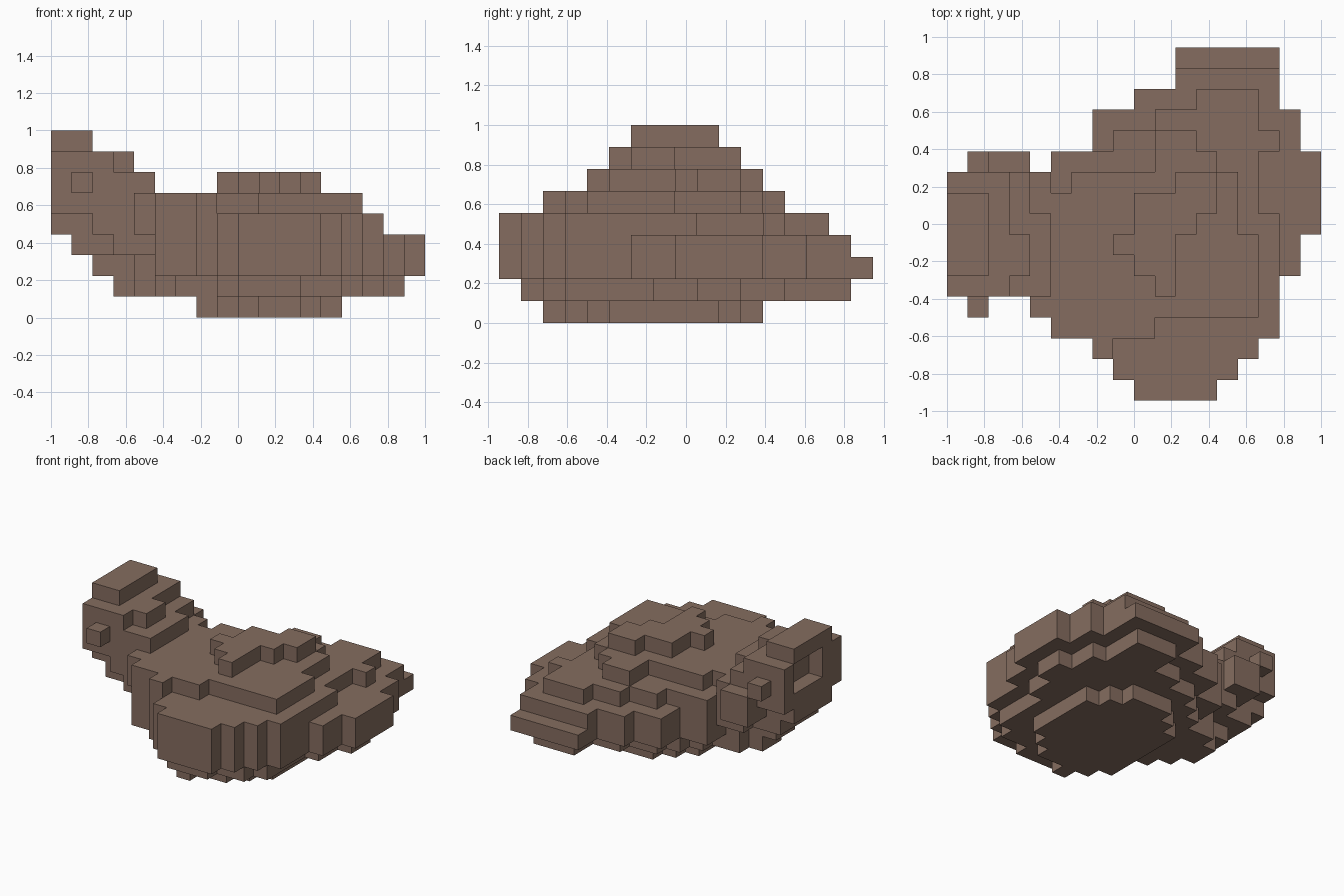
import bpy
import bmesh
from mathutils import Vector

default = bpy.data.objects.get("Cube")
if default:
    bpy.data.objects.remove(default, do_unlink=True)

# The model is carved from cubic cells on a regular grid
CELL = 2 / 18
ORIGIN = Vector((-1.0, -CELL * 17 / 2, 0.0))

brown = bpy.data.materials.new("earth_brown")
brown.use_nodes = True
colour = (0.235, 0.152, 0.115, 1)
brown.diffuse_color = colour
shader = brown.node_tree.nodes["Principled BSDF"]
shader.inputs["Base Color"].default_value = colour
shader.inputs["Roughness"].default_value = 0.9


def block(x, y, z):
    """Cells filling inclusive ranges along each axis."""
    return {(i, j, k)
            for i in range(x[0], x[1] + 1)
            for j in range(y[0], y[1] + 1)
            for k in range(z[0], z[1] + 1)}


def slab(levels, front, runs):
    """A stepped outline: each run is (rows deep, left cell, right cell)."""
    cells = set()
    row = front
    for rows, left, right in runs:
        cells |= block((left, right), (row, row + rows - 1), levels)
        row += rows
    return cells


def build(name, cells, solid):
    """Skin the cells, leaving out faces buried against other cells."""
    bm = bmesh.new()
    corners = {}

    def corner(key):
        if key not in corners:
            corners[key] = bm.verts.new(ORIGIN + Vector(key) * CELL)
        return corners[key]

    for cell in sorted(cells):
        for axis in range(3):
            u, v = (axis + 1) % 3, (axis + 2) % 3
            for side in (0, 1):
                beside = list(cell)
                beside[axis] += 2 * side - 1
                if tuple(beside) in solid:
                    continue
                loop = []
                for du, dv in ((0, 0), (1, 0), (1, 1), (0, 1)):
                    key = list(cell)
                    key[axis] += side
                    key[u] += du
                    key[v] += dv
                    loop.append(corner(tuple(key)))
                bm.faces.new(loop if side else loop[::-1])
    # Merge the flat areas into large faces
    bmesh.ops.dissolve_limit(bm, angle_limit=0.01, verts=bm.verts[:],
                             edges=bm.edges[:])
    mesh = bpy.data.meshes.new(name)
    bm.to_mesh(mesh)
    bm.free()
    mesh.materials.append(brown)
    obj = bpy.data.objects.new(name, mesh)
    bpy.context.collection.objects.link(obj)


parts = {}

# Rounded underside
parts["belly"] = slab((0, 0), 2, [
    (1, 9, 9), (1, 8, 11), (1, 7, 12), (5, 7, 13), (1, 8, 12), (1, 9, 11),
]) | slab((1, 1), 1, [
    (1, 9, 11), (1, 8, 13), (1, 8, 14), (1, 6, 14), (1, 5, 14), (1, 5, 14),
    (2, 5, 15), (1, 5, 16), (1, 6, 16), (1, 7, 15), (1, 8, 15),
    (1, 10, 14), (2, 12, 14),
])

# Wide middle of the body
parts["body"] = slab((2, 3), 0, [
    (1, 9, 12), (1, 8, 13), (1, 7, 14), (3, 5, 15), (2, 5, 16),
    (4, 5, 17), (2, 7, 16), (1, 9, 15), (1, 11, 15),
]) | slab((4, 4), 0, [
    (1, 9, 12), (1, 8, 13), (1, 7, 14), (1, 5, 15), (5, 4, 15),
    (2, 4, 14), (1, 5, 14), (1, 8, 15), (1, 10, 14), (1, 12, 14),
])

# Stepped back
parts["back"] = slab((5, 5), 2, [
    (1, 7, 7), (1, 5, 9), (4, 4, 14), (2, 4, 13),
    (1, 6, 13), (1, 10, 12), (1, 10, 11),
]) | slab((6, 6), 5, [
    (1, 10, 10), (1, 9, 10), (1, 8, 10), (1, 9, 11), (1, 9, 12), (1, 11, 12),
])

# Low tail ledge
parts["tail"] = block((11, 15), (16, 16), (2, 2))

# Neck tapering under the head
parts["neck"] = (block((3, 3), (7, 8), (1, 1))
                 | block((4, 4), (6, 9), (1, 2))
                 | block((2, 3), (7, 8), (2, 2))
                 | block((1, 2), (6, 9), (3, 3))
                 | block((3, 4), (5, 10), (3, 3))
                 | block((4, 4), (10, 10), (5, 5)))

# Head with a shallow recess in its face
parts["head"] = (block((0, 1), (6, 9), (4, 4))
                 | block((2, 3), (5, 10), (4, 4))
                 | block((0, 3), (5, 10), (5, 6))
                 | block((4, 4), (5, 8), (6, 6))
                 | block((0, 2), (5, 10), (7, 7))
                 | block((3, 3), (6, 7), (7, 7))
                 | block((0, 1), (6, 9), (8, 8)))
parts["head"] -= block((0, 0), (7, 9), (6, 7))

# Cheek and the two eyes
parts["cheek"] = block((2, 3), (11, 11), (4, 5))
for name, row in (("right_eye", 4), ("left_eye", 11)):
    parts[name] = block((1, 1), (row, row), (6, 6))

# Later parts never repeat cells already used by earlier ones
solid = set().union(*parts.values())
used = set()
for name, cells in parts.items():
    build(name, cells - used, solid)
    used |= cells
